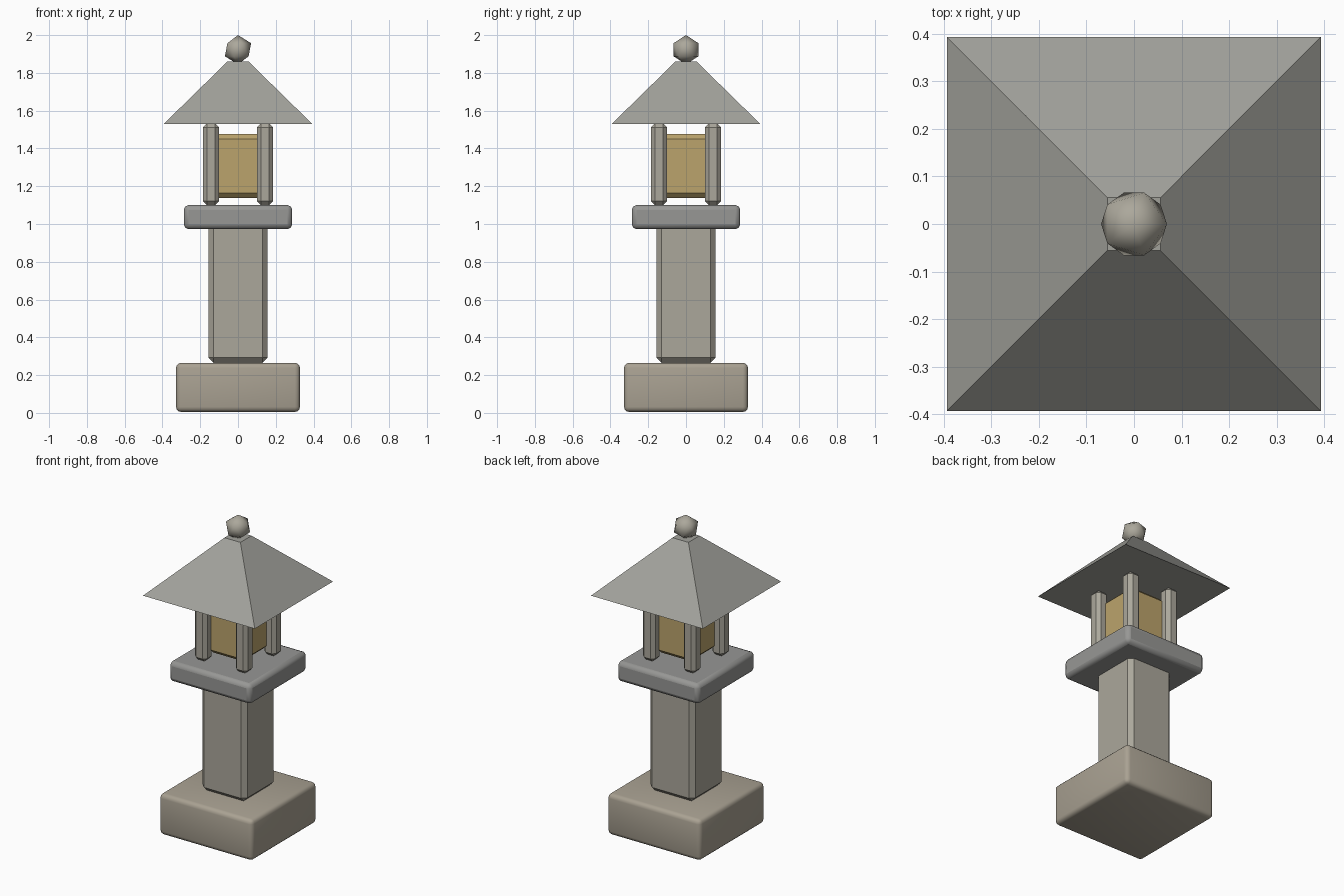
import bpy
from math import pi, sqrt

if "Cube" in bpy.data.objects:
    bpy.data.objects.remove(bpy.data.objects["Cube"])


def material(name, rgb):
    m = bpy.data.materials.new(name)
    m.diffuse_color = (*rgb, 1)
    m.use_nodes = True
    m.node_tree.nodes["Principled BSDF"].inputs["Base Color"].default_value = m.diffuse_color
    return m


warm = material("warm_stone", (0.40, 0.36, 0.29))
pale = material("pale_stone", (0.41, 0.39, 0.33))
grey = material("grey_stone", (0.31, 0.31, 0.30))
slate = material("roof_stone", (0.36, 0.36, 0.33))
glow = material("lamp_glow", (0.50, 0.37, 0.15))


def block(name, half, z0, z1, bevel, segments, mat, x=0, y=0):
    """Square block with bevelled edges between two heights."""
    bpy.ops.mesh.primitive_cube_add(size=1, location=(x, y, (z0 + z1) / 2))
    ob = bpy.context.object
    ob.name = name
    ob.scale = (2 * half, 2 * half, z1 - z0)
    bpy.ops.object.transform_apply(location=False, rotation=False, scale=True)
    mod = ob.modifiers.new("bevel", 'BEVEL')
    mod.width = bevel
    mod.segments = segments
    ob.data.materials.append(mat)
    return ob


# Rounded base and platform
block("base", 0.328, 0.005, 0.265, 0.027, 3, warm)
bpy.ops.object.shade_smooth()
block("platform", 0.287, 0.973, 1.10, 0.025, 2, grey)
bpy.ops.object.shade_smooth_by_angle()

# Chamfered shaft
block("shaft", 0.157, 0.265, 1.0, 0.027, 1, pale)

# Lamp box and its four posts
block("lamp_box", 0.13, 1.137, 1.477, 0.026, 1, glow)
for sx, side in ((-1, "left"), (1, "right")):
    for sy, depth in ((-1, "front"), (1, "back")):
        block(f"{depth}_{side}_post", 0.043, 1.10, 1.533, 0.021, 1, pale,
              sx * 0.143, sy * 0.143)

# Four-sided roof
bpy.ops.mesh.primitive_cone_add(vertices=4, radius1=0.393 * sqrt(2),
                                radius2=0.056 * sqrt(2), depth=0.33,
                                location=(0, 0, 1.695), rotation=(0, 0, pi / 4))
roof = bpy.context.object
roof.name = "roof"
roof.data.materials.append(slate)

# Finial
bpy.ops.mesh.primitive_ico_sphere_add(subdivisions=1, radius=0.0775,
                                      location=(0, 0, 1.9225))
finial = bpy.context.object
finial.name = "finial"
finial.data.materials.append(pale)
bpy.ops.object.shade_smooth()
